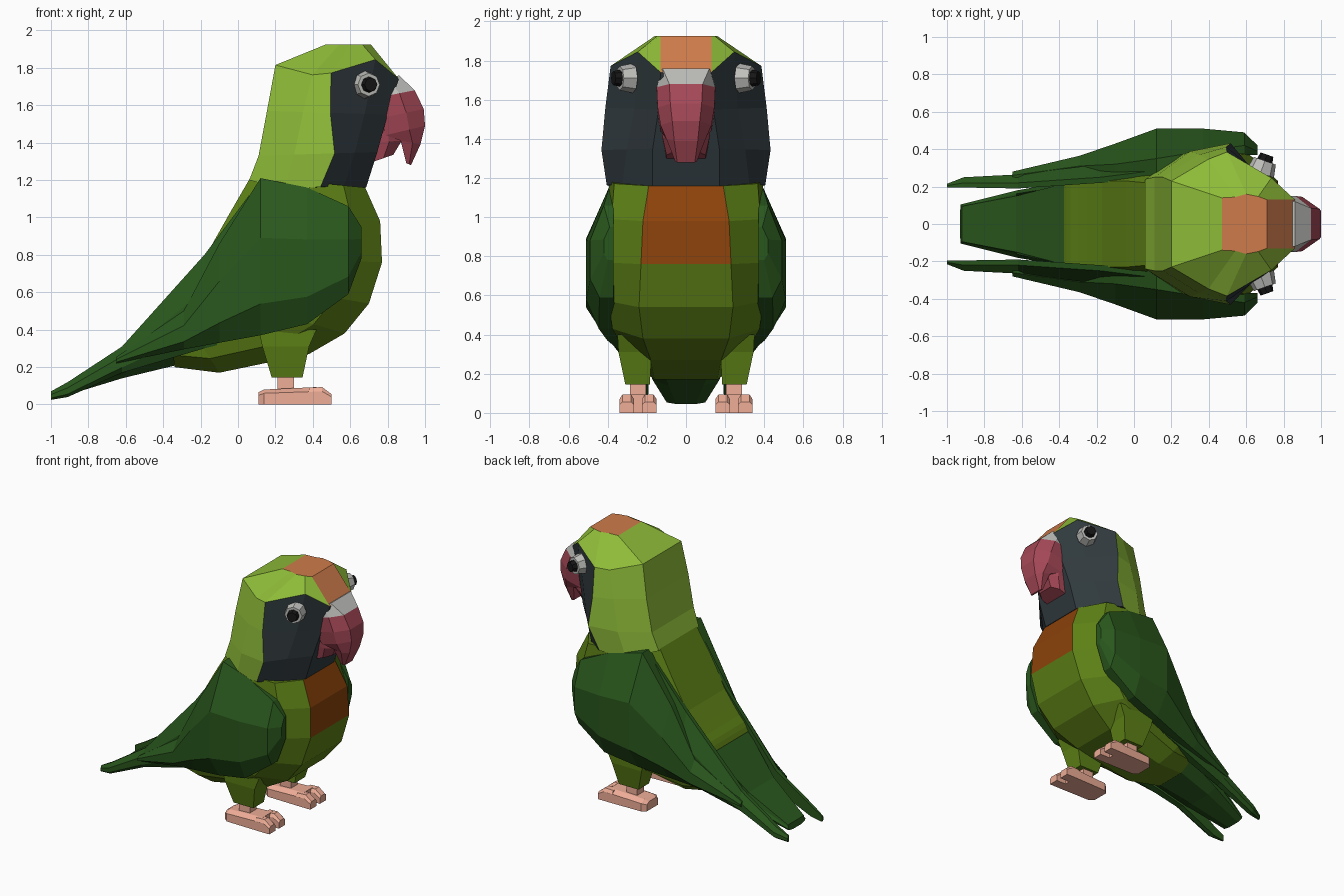
import bpy, bmesh
from mathutils import Vector

if "Cube" in bpy.data.objects:
    bpy.data.objects.remove(bpy.data.objects["Cube"])

COLOURS = {
    "light_green": (.27, .50, .04), "olive": (.11, .22, .008), "wing_green": (.022, .095, .012),
    "slate": (.030, .042, .048), "beak_red": (.38, .065, .095), "pale": (.52, .52, .50),
    "crown_orange": (.62, .20, .07), "chest_rust": (.26, .055, .003),
    "skin": (.86, .42, .31), "black": (.008, .008, .008),
}
MATS = {}
for key, rgb in COLOURS.items():
    MATS[key] = bpy.data.materials.new(key)
    MATS[key].diffuse_color = (*rgb, 1)


def loft(name, rings, colours, pick=None):
    """Skin a list of equal-length point rings; pick(level, side) gives the colour slot.
    The end caps are picked with side None."""
    bm = bmesh.new()
    rows = [[bm.verts.new(p) for p in ring] for ring in rings]
    n = len(rows[0])

    def add(verts, level, side):
        face = bm.faces.new(verts)
        face.material_index = pick(level, side) if pick else 0
    for lv in range(len(rows) - 1):
        a, b = rows[lv], rows[lv + 1]
        for k in range(n):
            j = (k + 1) % n
            add((a[k], a[j], b[j], b[k]), lv, k)
    add(rows[0][::-1], 0, None)
    add(rows[-1], len(rows) - 1, None)
    bmesh.ops.recalc_face_normals(bm, faces=bm.faces)
    mesh = bpy.data.meshes.new(name)
    bm.to_mesh(mesh)
    bm.free()
    for c in colours:
        mesh.materials.append(MATS[c])
    ob = bpy.data.objects.new(name, mesh)
    bpy.context.collection.objects.link(ob)
    return ob


def slice_ring(bx, bz, fx, fz, w, fw, bw, mid=.94, us=.08, lift=0, dip=0):
    """Ten-sided symmetric slice between a back point and a front point.
    w, fw, bw: half-widths of the side, front strip and back strip; us: place of the side."""
    back, front = Vector((bx, 0, bz)), Vector((fx, 0, fz))
    c, h = (front + back) / 2, (front - back) / 2
    half = []
    for u, y, dz in ((1, fw, 0), (.62, mid * w, lift), (us, w, -dip * .3), (-.4, .9 * w, -dip), (-1, bw, 0)):
        p = c + h * u
        half.append(Vector((p.x, y, p.z + dz)))
    return half + [Vector((p.x, -p.y, p.z)) for p in reversed(half)]


def box_ring(bx, bz, fx, fz, w, fw):
    """Six-sided slice for the beak parts."""
    mx, mz = bx + (fx - bx) * .6, bz + (fz - bz) * .6
    half = [(fx, fw, fz), (mx, w, mz), (bx, w, bz)]
    return half + [(x, -y, z) for x, y, z in reversed(half)]


def wing_ring(s, x, zt, zb, yi, yt, yo):
    """Six-sided upright slice of a wing or feather: inner, top and outer y."""
    h, yb = zt - zb, yi + (yo - yi) * .6
    pts = ((yi, zt), (yt, zt), (yo, zb + .62 * h), (yo, zb + .2 * h), (yb, zb), (yi, zb))
    return [(x, s * y, z) for y, z in pts]


def rect_ring(s, x0, x1, y0, y1, z):
    return [(x0, s * y0, z), (x1, s * y0, z), (x1, s * y1, z), (x0, s * y1, z)]


def toe_ring(s, x, y0, y1, h):
    c = .2 * (y1 - y0)
    pts = ((y0, 0), (y1, 0), (y1, h * .75), (y1 - c, h), (y0 + c, h), (y0, h * .75))
    return [(x, s * y, z) for y, z in pts]


# body with a rust patch on the upper chest
body = [
    (.07, 1.22, .68, 1.16, .39, .19, .22), (-.04, 1.03, .76, .98, .405, .22, .23),
    (-.17, .80, .77, .76, .42, .23, .23), (-.25, .70, .70, .54, .42, .24, .23),
    (-.30, .64, .57, .38, .40, .22, .23), (-.34, .60, .38, .27, .345, .18, .23),
    (-.36, .57, -.10, .17, .28, .16, .23), (-.375, .54, -.34, .20, .23, .12, .22)]
loft("body", [slice_ring(*r) for r in body], ("olive", "chest_rust"),
     lambda lv, k: 1 if k == 9 and lv < 2 else 0)

# tail
tail = [(-.36, .55, -.33, .21, .23, .12, .22), (-.63, .28, -.62, .14, .18, .09, .15),
        (-.92, .09, -.93, .045, .105, .05, .095)]
loft("tail", [slice_ring(*r) for r in tail], ("wing_green",))

# head: green behind, dark face in front, orange crown
head = [
    (.06, 1.20, .685, 1.16, .405, .17, .24, .80, .22, 0, .04), (.11, 1.33, .745, 1.35, .432, .17, .25, .70, .28),
    (.155, 1.57, .80, 1.55, .412, .14, .25, .64, .05),
    (.20, 1.815, .86, 1.74, .385, .13, .23, .64, -.1, .09, .03),
    (.47, 1.925, .71, 1.925, .16, .13, .14, .92)]


def head_colour(lv, k):
    if k is None:
        return 2 if lv else 1
    if lv == 3:
        return 2 if k == 9 else 0
    return 1 if k in (7, 8, 9, 0, 1) else 0


loft("head", [slice_ring(*r) for r in head], ("light_green", "slate", "crown_orange"), head_colour)

# beak: pale base, hooked upper half, small lower half
upper = [(.72, 1.70, .86, 1.76, .13, .12), (.74, 1.64, .945, 1.68, .15, .085),
         (.76, 1.53, .993, 1.58, .145, .08), (.79, 1.44, 1.0, 1.49, .13, .07),
         (.87, 1.41, .975, 1.39, .10, .06), (.90, 1.29, .925, 1.28, .055, .045)]
loft("upper_beak", [box_ring(*r) for r in upper], ("beak_red", "pale"),
     lambda lv, k: 1 if lv == 0 else 0)
lower = [(.70, 1.52, .875, 1.48, .13, .09), (.71, 1.40, .875, 1.41, .12, .08),
         (.70, 1.29, .83, 1.335, .10, .06)]
loft("lower_beak", [box_ring(*r) for r in lower], ("beak_red",))


def disc(name, centre, axis, r1, r2, depth, colour):
    axis = Vector(axis).normalized()
    bpy.ops.mesh.primitive_cone_add(vertices=8, radius1=r1, radius2=r2, depth=depth, location=centre,
                                    rotation=axis.to_track_quat('Z', 'Y').to_euler())
    ob = bpy.context.object
    ob.name = name
    ob.data.materials.append(MATS[colour])


wing = [(.66, .95, .78, .37, .39, .42), (.59, 1.06, .59, .37, .42, .49), (.37, 1.16, .43, .35, .39, .51),
        (.12, 1.21, .37, .24, .35, .51), (-.10, .86, .33, .24, .32, .43), (-.29, .50, .295, .24, .31, .365),
        (-.65, .255, .22, .24, .26, .28)]
feather = [(.06, 1.12, .36, .235, .28, .36), (-.18, .80, .30, .22, .25, .32), (-.62, .31, .17, .19, .22, .265),
           (-.91, .12, .04, .195, .22, .25), (-1.0, .07, .025, .195, .205, .215)]

for s, side in ((1, "left"), (-1, "right")):
    # wings and long flight feathers
    loft(side + "_wing", [wing_ring(s, *r) for r in wing], ("wing_green",))
    loft(side + "_flight_feather", [wing_ring(s, *r) for r in feather], ("wing_green",))

    # eyes
    axis = Vector((.33, s * .94, 0))
    eye = Vector((.688, s * .305, 1.71))
    disc(side + "_eye", eye, axis, .076, .062, .07, "pale")
    disc(side + "_pupil", eye + axis * .045, axis, .046, .036, .05, "black")

    # thigh and ankle
    loft(side + "_thigh", [rect_ring(s, .11, .42, .17, .35, .40), rect_ring(s, .13, .38, .175, .345, .31),
                           rect_ring(s, .18, .345, .185, .31, .145)], ("olive",))
    loft(side + "_ankle", [rect_ring(s, .21, .30, .205, .285, z) for z in (.17, .05)], ("skin",))

    # foot with two front toes
    loft(side + "_foot", [toe_ring(s, x, y0, y1, h) for x, y0, y1, h in
                          ((.11, .18, .31, .065), (.14, .155, .335, .08), (.42, .15, .34, .093))], ("skin",))
    for i, (y0, y1) in enumerate(((.15, .225), (.265, .34))):
        loft(f"{side}_toe_{i + 1}", [toe_ring(s, .38, y0, y1, .09), toe_ring(s, .45, y0, y1, .093),
                                     toe_ring(s, .50, y0, y1, .055)], ("skin",))

for m in bpy.data.materials:
    if m.users and not m.is_grease_pencil:
        m.use_nodes = True
        m.node_tree.nodes["Principled BSDF"].inputs["Base Color"].default_value = m.diffuse_color
